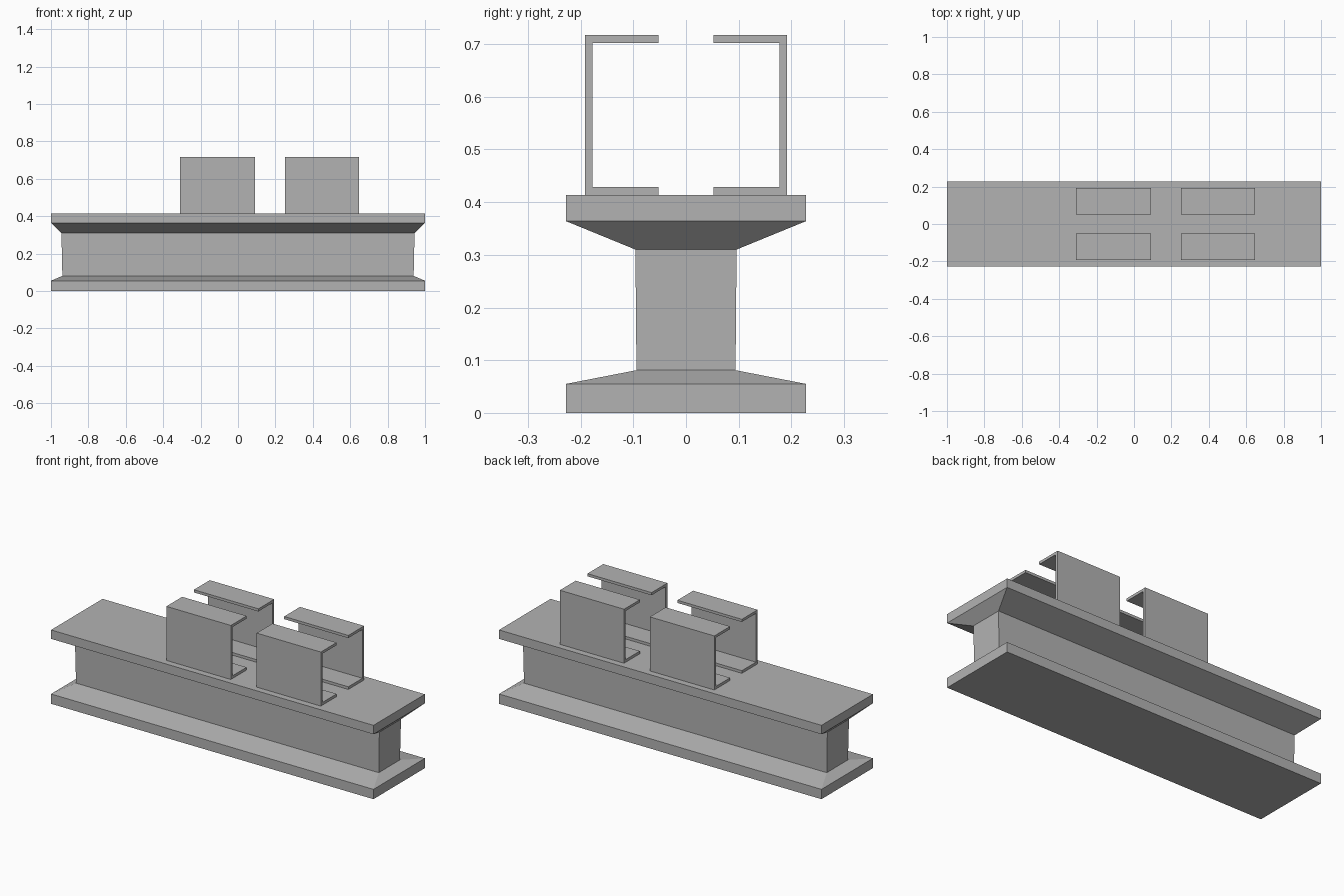
import bpy
import bmesh

cube = bpy.data.objects.get("Cube")
if cube:
    bpy.data.objects.remove(cube, do_unlink=True)

steel = bpy.data.materials.new("plain grey")
steel.use_nodes = True
GREY = (0.45, 0.45, 0.45, 1)
steel.diffuse_color = GREY
steel.node_tree.nodes["Principled BSDF"].inputs["Base Color"].default_value = GREY


def loft(name, rings):
    """Skin a stack of matching closed rings and cap both ends."""
    bm = bmesh.new()
    loops = [[bm.verts.new(p) for p in ring] for ring in rings]
    n = len(loops[0])
    for a, b in zip(loops, loops[1:]):
        for i in range(n):
            j = (i + 1) % n
            bm.faces.new((a[i], a[j], b[j], b[i]))
    bm.faces.new(loops[0])
    bm.faces.new(loops[-1])
    bmesh.ops.recalc_face_normals(bm, faces=bm.faces)
    mesh = bpy.data.meshes.new(name)
    bm.to_mesh(mesh)
    bm.free()
    mesh.materials.append(steel)
    obj = bpy.data.objects.new(name, mesh)
    bpy.context.collection.objects.link(obj)
    return obj


def rectangle(hx, hy, z):
    return [(-hx, -hy, z), (hx, -hy, z), (hx, hy, z), (-hx, hy, z)]


# Beam: foot, waisted web and flared top, as half length, half width, height
beam_levels = [(1, 0.228, 0), (1, 0.228, 0.055), (0.939, 0.094, 0.081),
               (0.944, 0.096, 0.31), (1, 0.228, 0.364), (1, 0.228, 0.414)]
loft("beam", [rectangle(*level) for level in beam_levels])

# Four C-shaped brackets, open towards the middle of the beam
OUT, LIP, WALL = 0.192, 0.052, 0.015
LOW, HIGH = 0.414, 0.717
profile = [(LIP, LOW), (OUT, LOW), (OUT, HIGH), (LIP, HIGH),
           (LIP, HIGH - WALL), (OUT - WALL, HIGH - WALL),
           (OUT - WALL, LOW + WALL), (LIP, LOW + WALL)]
for end, x0, x1 in (("right", -0.31, 0.09), ("left", 0.25, 0.648)):
    for face, side in (("front", -1), ("back", 1)):
        loft(f"{face}_{end}_bracket",
             [[(x, side * y, z) for y, z in profile] for x in (x0, x1)])
